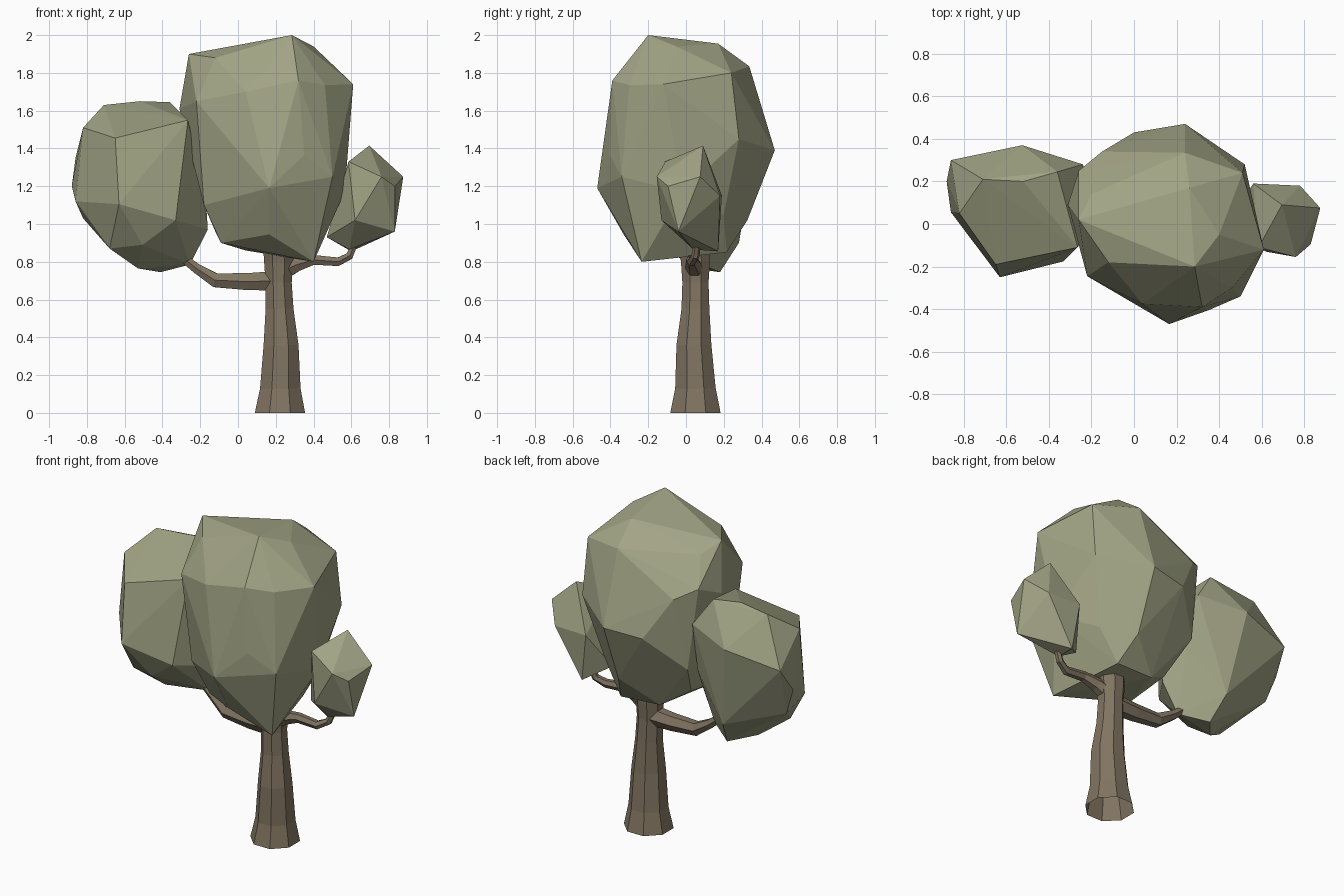
import bpy
import bmesh
import math
from mathutils import Vector

default_cube = bpy.data.objects.get("Cube")
if default_cube:
    bpy.data.objects.remove(default_cube, do_unlink=True)


def make_material(name, rgb):
    material = bpy.data.materials.new(name)
    material.use_nodes = True
    color = (*rgb, 1.0)
    material.diffuse_color = color
    shader = material.node_tree.nodes["Principled BSDF"]
    shader.inputs["Base Color"].default_value = color
    shader.inputs["Roughness"].default_value = 1.0
    return material


leaf_green = make_material("leaf_green", (0.36, 0.37, 0.235))
bark_brown = make_material("bark_brown", (0.22, 0.175, 0.12))


def finish_object(name, bm, material):
    bmesh.ops.recalc_face_normals(bm, faces=bm.faces[:])
    mesh = bpy.data.meshes.new(name)
    bm.to_mesh(mesh)
    bm.free()
    mesh.materials.append(material)
    obj = bpy.data.objects.new(name, mesh)
    bpy.context.collection.objects.link(obj)
    return obj


def faceted_crown(name, corners):
    """Flat-faced leaf clump wrapped around its corner points."""
    bm = bmesh.new()
    for corner in corners:
        bm.verts.new(corner)
    hull = bmesh.ops.convex_hull(bm, input=bm.verts[:])
    unused = set(hull["geom_interior"]) | set(hull["geom_unused"])
    loose = [v for v in unused if isinstance(v, bmesh.types.BMVert) and v.is_valid]
    bmesh.ops.delete(bm, geom=loose, context="VERTS")
    return finish_object(name, bm, leaf_green)


def faceted_limb(name, path, sides, upright=False):
    """Tapered open tube lofted through (point, radius) stations."""
    bm = bmesh.new()
    points = [Vector(p) for p, r in path]
    rings = []
    for i, (point, radius) in enumerate(path):
        ahead = points[min(i + 1, len(points) - 1)]
        behind = points[max(i - 1, 0)]
        along = Vector((0, 0, 1)) if upright else (ahead - behind).normalized()
        across = along.cross(Vector((0, 1, 0))).normalized()
        third = along.cross(across)
        ring = []
        for k in range(sides):
            angle = math.tau * (k + 0.5) / sides
            offset = across * math.cos(angle) + third * math.sin(angle)
            ring.append(bm.verts.new(points[i] + offset * radius))
        rings.append(ring)
    for low, high in zip(rings, rings[1:]):
        for k in range(sides):
            n = (k + 1) % sides
            bm.faces.new((low[k], low[n], high[n], high[k]))
    return finish_object(name, bm, bark_brown)


# Large central crown
faceted_crown("main_crown", [
    # top
    (.285, -.2, 2), (-.26, .02, 1.9), (-.12, -.18, 1.88), (.4, -.05, 1.94),
    (.26, .17, 1.955), (.24, .335, 1.835), (.51, .24, 1.8), (.61, -.12, 1.74),
    (.32, -.39, 1.76), (.04, -.375, 1.7), (.46, -.3, 1.735), (-.2, .14, 1.84),
    # middle
    (-.22, -.245, 1.65), (-.31, .09, 1.61), (-.26, .25, 1.68), (-.15, .34, 1.62),
    (.0, .43, 1.37), (.24, .47, 1.39), (.52, .28, 1.45), (.35, -.405, 1.365),
    (.165, -.47, 1.19), (.5, -.34, 1.25), (.565, -.02, 1.17), (-.2, .27, 1.17),
    (-.18, -.2, 1.1),
    # underside
    (.4, -.235, .8), (.165, -.33, .945), (-.09, -.15, .9), (-.12, .12, .96),
    (.24, .325, 1.02), (.42, .2, 1.05), (.3, .215, .85), (.04, .2, .86),
])

# Lower crown on the model's right
faceted_crown("right_crown", [
    # top
    (-.71, .21, 1.63), (-.36, .245, 1.645), (-.52, .2, 1.65), (-.265, -.11, 1.55),
    (-.82, .05, 1.51), (-.65, -.19, 1.455),
    # middle
    (-.88, .2, 1.2), (-.86, .3, 1.35), (-.86, .055, 1.12), (-.63, -.25, 1.105),
    (-.33, -.175, 1.02), (-.525, .37, 1.42), (-.24, .28, 1.47), (-.22, .2, 1.15),
    (-.17, .06, 1.13),
    # underside
    (-.82, .18, 1.03), (-.68, -.06, .87), (-.505, -.13, .89), (-.53, .04, .765),
    (-.41, .18, .745), (-.255, .08, .785), (-.16, .06, .97), (-.45, .28, .9),
])

# Small crown on the model's left
faceted_crown("left_crown", [
    (.695, .09, 1.415), (.875, .075, 1.25), (.76, -.155, 1.25), (.585, -.11, 1.33),
    (.78, .18, 1.15), (.56, .19, 1.15), (.83, -.04, .96), (.62, -.13, 1.02),
    (.47, .05, .93), (.59, .04, .865), (.6, .17, .855), (.83, -.095, 1.2),
])

# Trunk with a flared foot
faceted_limb("trunk", [
    ((.222, .05, 0), .144), ((.224, .05, .13), .116), ((.228, .042, .36), .1),
    ((.22, .05, .55), .08), ((.215, .05, .69), .075), ((.215, .05, .8), .083),
    ((.215, .04, .9), .09),
], 8, upright=True)

# Branches reaching into the side crowns
faceted_limb("right_branch", [
    ((.22, .05, .7), .06), ((.05, .055, .695), .052), ((-.12, .06, .702), .043),
    ((-.22, .075, .765), .03), ((-.29, .08, .82), .025),
], 6)
faceted_limb("left_branch", [
    ((.22, .05, .74), .055), ((.31, .04, .785), .042), ((.4, .03, .81), .03),
    ((.53, .03, .8), .026), ((.59, .05, .83), .022), ((.62, .06, .9), .018),
], 6)
